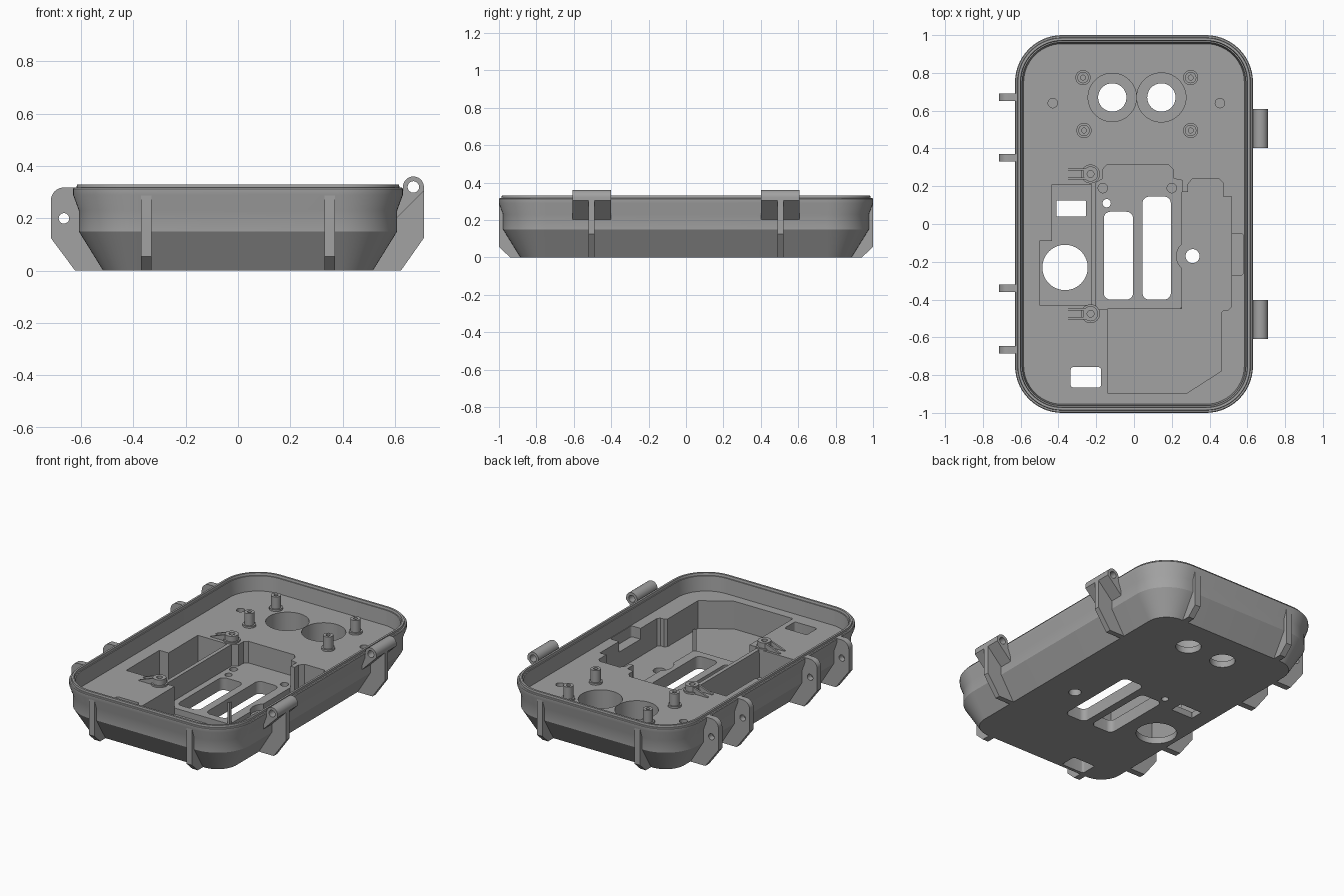
import bpy, bmesh, math

if "Cube" in bpy.data.objects:
    bpy.data.objects.remove(bpy.data.objects["Cube"])

GREY = bpy.data.materials.new("grey plastic")
GREY.diffuse_color = (0.36, 0.36, 0.36, 1)
GREY.use_nodes = True
GREY.node_tree.nodes["Principled BSDF"].inputs["Base Color"].default_value = GREY.diffuse_color


def make(name, bm):
    bmesh.ops.recalc_face_normals(bm, faces=bm.faces)
    me = bpy.data.meshes.new(name)
    bm.to_mesh(me)
    bm.free()
    ob = bpy.data.objects.new(name, me)
    bpy.context.collection.objects.link(ob)
    me.materials.append(GREY)
    return ob


def prism(name, pts, a, b, axis="z"):
    """Extrude a 2D outline from a to b along an axis."""
    place = {"z": lambda u, v, w: (u, v, w), "y": lambda u, v, w: (u, w, v),
             "x": lambda u, v, w: (w, u, v)}[axis]
    bm = bmesh.new()
    lo = [bm.verts.new(place(u, v, a)) for u, v in pts]
    hi = [bm.verts.new(place(u, v, b)) for u, v in pts]
    bm.faces.new(lo)
    bm.faces.new(hi)
    n = len(pts)
    for i in range(n):
        j = (i + 1) % n
        bm.faces.new((lo[i], lo[j], hi[j], hi[i]))
    return make(name, bm)


def arc(cx, cy, r, a0, a1, n=10):
    return [(cx + r * math.cos(math.radians(a0 + (a1 - a0) * i / n)),
             cy + r * math.sin(math.radians(a0 + (a1 - a0) * i / n))) for i in range(n + 1)]


def circle(cx, cy, r, n=40):
    return arc(cx, cy, r, 0, 360, n)[:-1]


def rounded(x0, x1, y0, y1, r, n=8):
    return (arc(x1 - r, y1 - r, r, 0, 90, n) + arc(x0 + r, y1 - r, r, 90, 180, n)
            + arc(x0 + r, y0 + r, r, 180, 270, n) + arc(x1 - r, y0 + r, r, 270, 360, n))


def cut(ob, cutter):
    m = ob.modifiers.new("cut", "BOOLEAN")
    m.operation, m.solver, m.object = "DIFFERENCE", "EXACT", cutter
    bpy.context.view_layer.objects.active = ob
    bpy.ops.object.modifier_apply(modifier=m.name)
    bpy.data.objects.remove(cutter)


def smooth(ob):
    bpy.ops.object.select_all(action="DESELECT")
    ob.select_set(True)
    bpy.context.view_layer.objects.active = ob
    bpy.ops.object.shade_smooth_by_angle(angle=math.radians(25))


# Case body: rounded outline lofted through (inset, height) steps, filled to the deck
DECK, FLOOR = 0.22, 0.04
steps = [(.115, 0), (.022, .15), (.022, .23), (0, .29), (0, .313), (.004, .317), (.013, .317),
         (.015, .33), (.028, .33), (.031, .315), (.038, .315), (.046, DECK)]
bm = bmesh.new()
rings = [[bm.verts.new((x, y, z)) for x, y in
          rounded(-.63 + d, .63 - d, -1 + d, 1 - d, .25 - d, 14)] for d, z in steps]
for lo, hi in zip(rings, rings[1:]):
    for i in range(len(lo)):
        j = (i + 1) % len(lo)
        bm.faces.new((lo[i], lo[j], hi[j], hi[i]))
bm.faces.new(rings[0])
bm.faces.new(rings[-1])
body = make("case_body", bm)

# Pockets sunk into the deck
main_pocket = ([(-.14, -.45), (-.14, -.895), (.28, -.895), (.46, -.78), (.46, -.47), (.475, -.455),
                (.5, -.455), (.515, -.44), (.515, .145), (.47, .145), (.47, .22), (.45, .24),
                (.31, .24), (.285, .21), (.285, .17), (.255, .17)]
               + arc(.31, -.17, .085, 130, 230, 12) + [(.255, -.45)])
slot_pocket = [(-.2, -.45), (.24, -.45), (.258, -.43), (.258, .23), (.21, .24), (.21, .285),
               (.185, .312), (-.145, .312), (-.165, .29), (-.165, .24), (-.2, .22)]
side_pocket = [(-.5, -.43), (-.225, -.43), (-.225, .21), (-.435, .21), (-.435, -.09), (-.5, -.09)]
for pts, z in ((main_pocket, FLOOR), (slot_pocket, .08), (side_pocket, FLOOR),
               (rounded(.49, .58, -.27, -.05, .015), .15),
               (circle(-.115, .67, .128, 56), FLOOR), (circle(.145, .67, .13, 56), FLOOR)):
    cut(body, prism("cutter", pts, z, .5))

# Openings through the bottom
for pts in (rounded(-.16, -.005, -.4, .065, .035), rounded(.045, .195, -.4, .145, .035),
            rounded(-.41, -.255, .04, .125, .003, 1), rounded(-.335, -.175, -.865, -.758, .012, 4),
            circle(-.365, -.23, .12, 56), circle(.31, -.17, .037), circle(-.145, .11, .022, 24),
            circle(-.115, .67, .075), circle(.145, .67, .075)):
    cut(body, prism("cutter", pts, -.1, .5))

# Blind locating holes
for x, y, z in ((-.43, .64, .17), (.455, .64, .17), (-.165, .19, .05), (.2, .19, .05)):
    cut(body, prism("cutter", circle(x, y, .025, 24), z, .5))
smooth(body)

# Screw standoffs with stepped foot and drilled centre
for i, (x, y) in enumerate(((-.27, .775), (.3, .775), (-.265, .495), (.3, .495))):
    smooth(prism("standoff_foot_%d" % i, circle(x, y, .04, 32), DECK - .01, DECK + .012))
    post = prism("standoff_%d" % i, circle(x, y, .03, 32), DECK - .01, .31)
    cut(post, prism("cutter", circle(x, y, .013, 20), .24, .4))
    smooth(post)

# Low screw bosses with wedge gussets
for i, y in enumerate((.265, -.475)):
    smooth(prism("boss_foot_%d" % i, circle(-.23, y, .05, 32), DECK - .02, DECK + .01))
    boss = prism("boss_%d" % i, circle(-.23, y, .04, 32), DECK - .01, .265)
    cut(boss, prism("cutter", circle(-.23, y, .018, 20), .23, .4))
    smooth(boss)
    for s in (-1, 1):
        c = y + s * .024
        prism("boss_gusset_%d" % i, [(-.36, DECK - .01), (-.24, DECK - .01), (-.255, .262),
                                     (-.36, DECK + .004)], c - .006, c + .006, "y")

# Latch ears on the left side
ear = ([(-.5, 0), (-.622, 0), (-.715, .125)] + arc(-.665, .268, .05, 180, 90, 8)
       + [(-.605, .318), (-.605, .25), (-.59, .15)])
for i, y in enumerate((.67, .35, -.34, -.665)):
    e = prism("latch_ear_%d" % i, ear, y - .02, y + .02, "y")
    cut(e, prism("cutter", circle(-.665, .2, .02, 24), y - .1, y + .1, "y"))
    smooth(e)

# Hinge barrels and their webs on the right side
barrel = arc(.67, .32, .04, 0, 200, 20) + [(.612, .3), (.6, .285), (.6, .195), (.71, .305)]
web = [(.5, 0), (.622, 0), (.71, .125), (.71, .306), (.69, .287), (.6, .287), (.59, .15)]
for s, side in ((-1, "front"), (1, "back")):
    h = prism("hinge_barrel_" + side, barrel, s * .505 - .103, s * .505 + .103, "y")
    cut(h, prism("cutter", circle(.67, .32, .022, 24), -1, 1, "y"))
    smooth(h)
    prism("hinge_web_" + side, web, s * .505 - .017, s * .505 + .017, "y")

# Feet ribs on the front and back ends
for s, end in ((-1, "front"), (1, "back")):
    for x in (-.35, .35):
        rib = [(s * y, z) for y, z in ((.86, 0), (.94, 0), (.999, .055), (.999, .29),
                                       (.965, .29), (.96, .15))]
        prism("end_rib_" + end, rib, x - .02, x + .02, "x")
